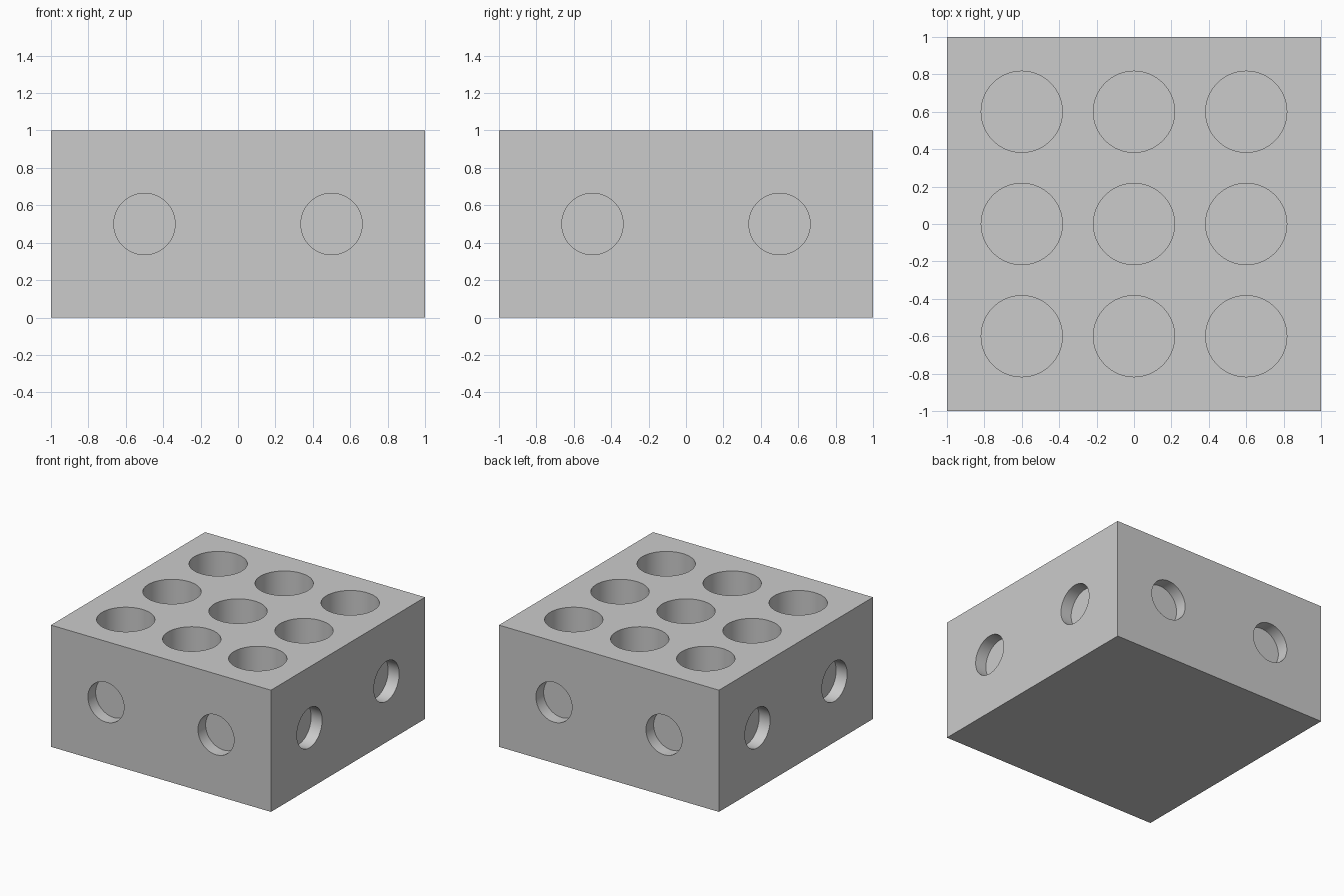
import bpy, bmesh, math
from mathutils import Matrix, Vector

default = bpy.data.objects.get("Cube")
if default:
    bpy.data.objects.remove(default, do_unlink=True)

HEIGHT = 1.0
TOP_RADIUS, TOP_DEPTH = 0.217, 0.85
SIDE_RADIUS, SIDE_DEPTH = 0.164, 0.1
OVERSHOOT = 0.05

grey = bpy.data.materials.new("plain grey")
grey.use_nodes = True
colour = (0.6, 0.6, 0.6, 1)
grey.diffuse_color = colour
grey.node_tree.nodes["Principled BSDF"].inputs["Base Color"].default_value = colour


def make_object(name, bm):
    mesh = bpy.data.meshes.new(name)
    bm.to_mesh(mesh)
    bm.free()
    mesh.materials.append(grey)
    obj = bpy.data.objects.new(name, mesh)
    bpy.context.collection.objects.link(obj)
    return obj


def add_hole(bm, mouth, outward, radius, depth):
    """Add a cylinder reaching from just outside the mouth down to the hole's floor."""
    outward = Vector(outward)
    centre = Vector(mouth) + outward * (OVERSHOOT - depth) / 2
    turn = outward.to_track_quat('Z', 'Y').to_matrix().to_4x4()
    bmesh.ops.create_cone(bm, cap_ends=True, segments=64, radius1=radius, radius2=radius,
                          depth=depth + OVERSHOOT, matrix=Matrix.Translation(centre) @ turn)


# Solid block
bm = bmesh.new()
bmesh.ops.create_cube(bm, size=2, matrix=Matrix.Translation((0, 0, HEIGHT / 2))
                      @ Matrix.Diagonal((1, 1, HEIGHT / 2, 1)))
block = make_object("holder_block", bm)

# Deep holes in the top, in a square grid
bm = bmesh.new()
for x in (-0.6, 0, 0.6):
    for y in (-0.6, 0, 0.6):
        add_hole(bm, (x, y, HEIGHT), (0, 0, 1), TOP_RADIUS, TOP_DEPTH)

# Shallow round pockets, two on each side wall
for side in (-1, 1):
    for along in (-0.5, 0.5):
        add_hole(bm, (along, side, HEIGHT / 2), (0, side, 0), SIDE_RADIUS, SIDE_DEPTH)
        add_hole(bm, (side, along, HEIGHT / 2), (side, 0, 0), SIDE_RADIUS, SIDE_DEPTH)
cutter = make_object("hole_cutter", bm)
cutter.hide_render = True

# Cut the holes, then drop the cutter
cut = block.modifiers.new("holes", 'BOOLEAN')
cut.operation = 'DIFFERENCE'
cut.solver = 'EXACT'
cut.object = cutter
bpy.ops.object.select_all(action='DESELECT')
block.select_set(True)
bpy.context.view_layer.objects.active = block
bpy.ops.object.modifier_apply(modifier=cut.name)
bpy.data.objects.remove(cutter, do_unlink=True)

# Smooth hole walls with crisp rims
bpy.ops.object.shade_smooth_by_angle(angle=math.radians(30))
